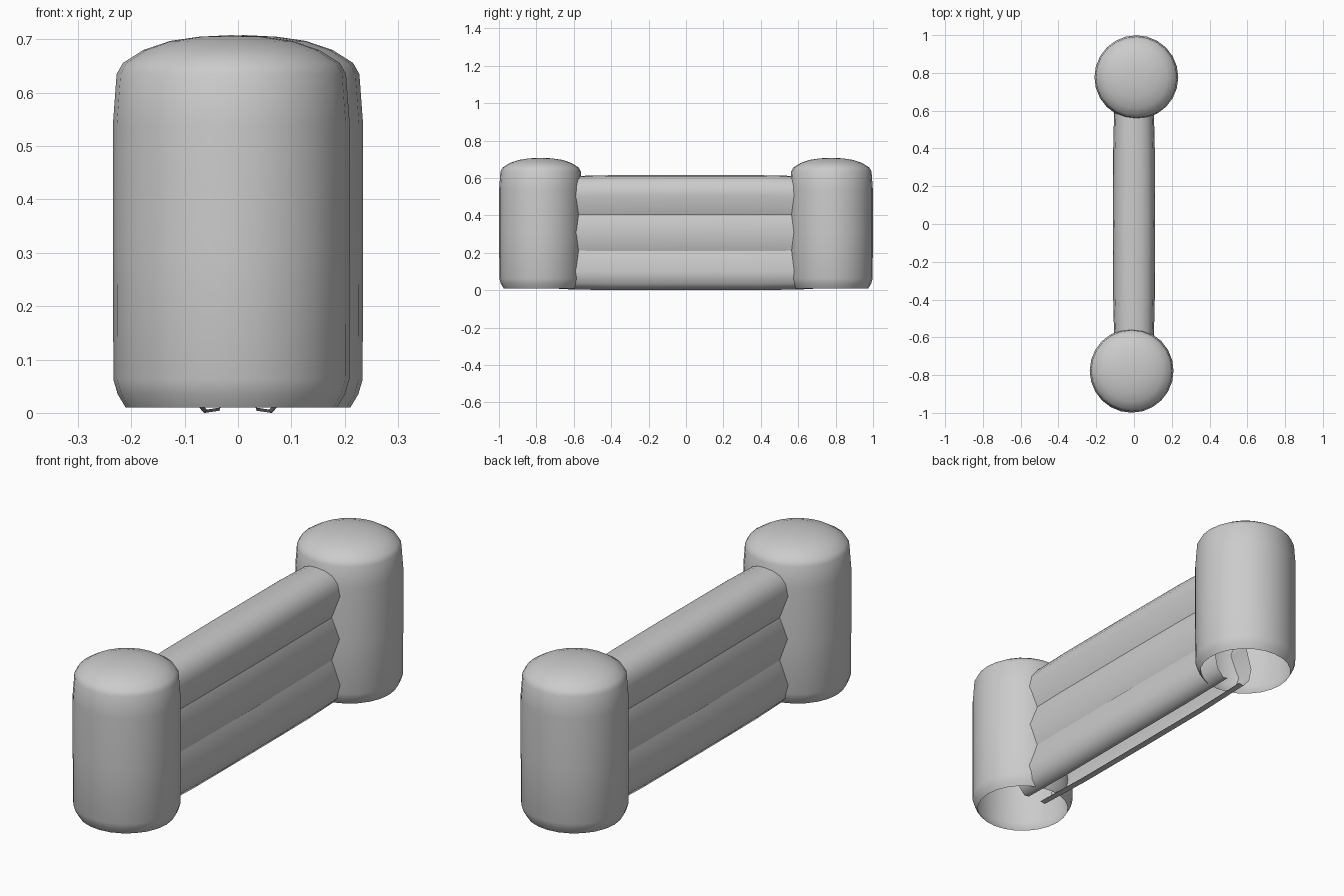
import bpy
import bmesh
import math
from mathutils import Vector

old = bpy.data.objects.get("Cube")
if old:
    bpy.data.objects.remove(old, do_unlink=True)

grey = bpy.data.materials.new("plain_grey")
grey.use_nodes = True
grey.diffuse_color = (0.6, 0.6, 0.6, 1)
grey.node_tree.nodes["Principled BSDF"].inputs["Base Color"].default_value = (0.6, 0.6, 0.6, 1)


def skin(name, stations, creases=()):
    """Join matching point rows into one smooth skin, with sharp lines along the crease rows."""
    bm = bmesh.new()
    rows = [[bm.verts.new(p) for p in row] for row in stations]
    for a, b in zip(rows, rows[1:]):
        for i in range(len(a) - 1):
            bm.faces.new((a[i], b[i], b[i + 1], a[i + 1])).smooth = True
        for i in creases:
            bm.edges.get((a[i], b[i])).smooth = False
    bmesh.ops.remove_doubles(bm, verts=bm.verts, dist=0.0005)
    mesh = bpy.data.meshes.new(name)
    bm.to_mesh(mesh)
    bm.free()
    mesh.materials.append(grey)
    ob = bpy.data.objects.new(name, mesh)
    bpy.context.collection.objects.link(ob)
    return ob


# Domed pillars, open underneath: (radius, height)
pillar = [(0.198, 0.01), (0.213, 0.035), (0.221, 0.062), (0.222, 0.3), (0.222, 0.54),
          (0.215, 0.635), (0.203, 0.656), (0.165, 0.68), (0.115, 0.697), (0.06, 0.705), (0, 0.708)]
SIDES = 24
for name, side in (("front_pillar", -1), ("back_pillar", 1)):
    rings = []
    for k in range(SIDES + 1):
        t = math.tau * k / SIDES
        rings.append([Vector((0.0125 * side + r * math.cos(t), 0.777 * side + r * math.sin(t), z))
                      for r, z in pillar])
    skin(name, rings)

# Wall of three stacked bulges with a slit along the bottom: (half width, height)
half = [(0.035, 0.004), (0.062, 0), (0.095, 0.035), (0.11, 0.1), (0.076, 0.21), (0.108, 0.31),
        (0.076, 0.405), (0.11, 0.505), (0.1, 0.56), (0.075, 0.594), (0.04, 0.61)]
section = half + [(0, 0.615)] + [(-x, z) for x, z in reversed(half)]
pinches = [i for i, (x, z) in enumerate(section) if abs(x) == 0.076]
stations = []
for y, wide, tall in ((-0.68, 0.94, 0.98), (-0.4, 1, 1), (0, 1.02, 1), (0.4, 1, 1), (0.68, 0.94, 0.98)):
    stations.append([Vector((x * wide, y, 0.31 + (z - 0.31) * tall)) for x, z in section])
skin("bulged_wall", stations, pinches)
